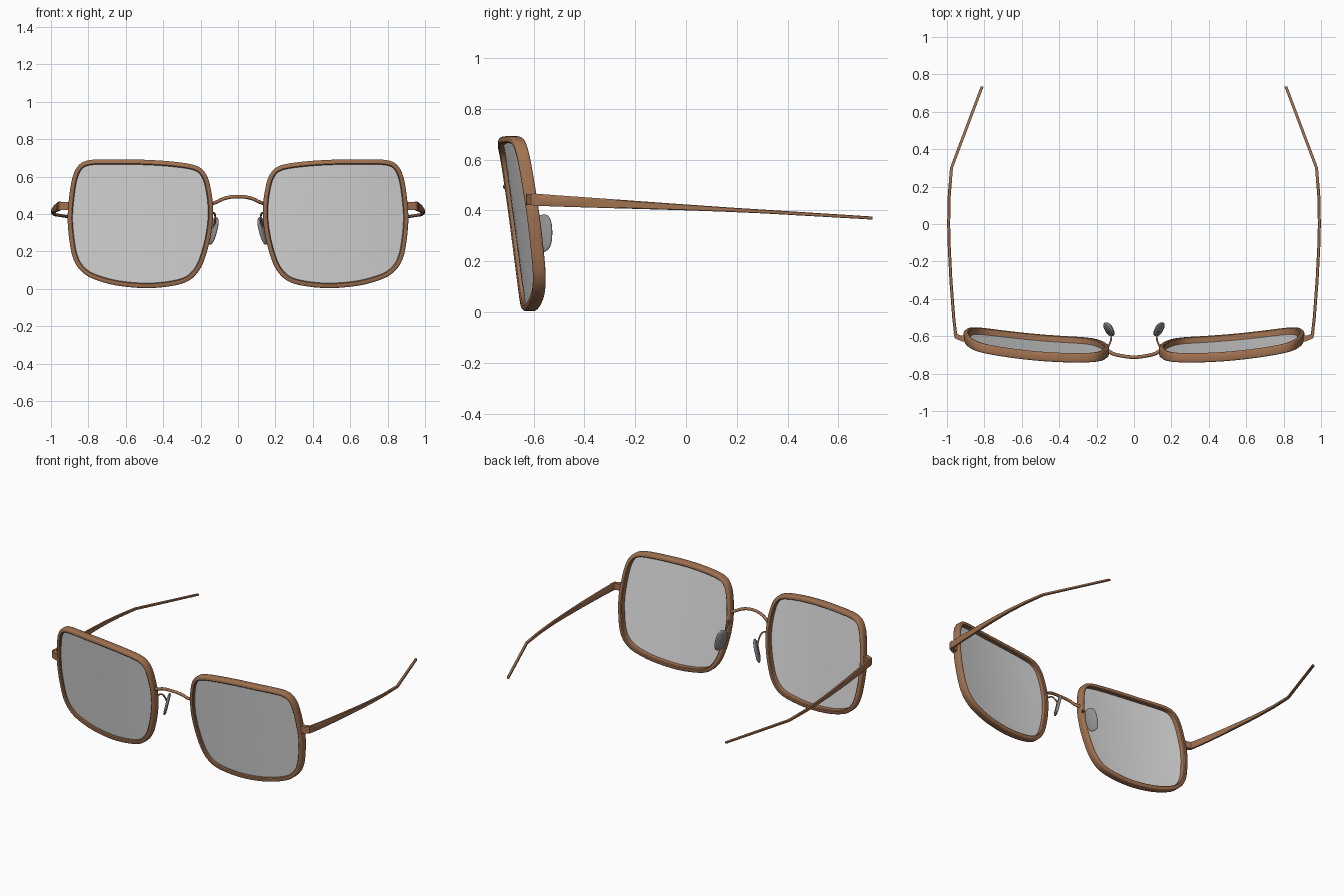
import bpy, bmesh, math
from mathutils import Vector, Matrix

if "Cube" in bpy.data.objects:
    bpy.data.objects.remove(bpy.data.objects["Cube"])


def material(name, rgb):
    m = bpy.data.materials.new(name)
    m.diffuse_color = (*rgb, 1)
    m.use_nodes = True
    m.node_tree.nodes["Principled BSDF"].inputs["Base Color"].default_value = m.diffuse_color
    return m


BROWN = material("brown metal", (0.36, 0.17, 0.083))
LENS = material("pale grey lens", (0.72, 0.72, 0.72))
PAD = material("grey pad", (0.27, 0.27, 0.27))


def finish(name, bm, mat, angle=40):
    bmesh.ops.recalc_face_normals(bm, faces=bm.faces)
    me = bpy.data.meshes.new(name)
    bm.to_mesh(me)
    bm.free()
    me.materials.append(mat)
    ob = bpy.data.objects.new(name, me)
    bpy.context.collection.objects.link(ob)
    bpy.ops.object.select_all(action='DESELECT')
    ob.select_set(True)
    bpy.context.view_layer.objects.active = ob
    bpy.ops.object.shade_smooth_by_angle(angle=math.radians(angle))
    ob.modifiers.new("Mirror", 'MIRROR').use_mirror_merge = False
    return ob


def catmull(pts, i, t):
    a, b, c, d = (Vector(pts[(i + k) % len(pts)]) for k in (-1, 0, 1, 2))
    return 0.5 * (2*b + (c - a)*t + (2*a - 5*b + 4*c - d)*t*t + (3*b - a - 3*c + d)*t**3)


def loft(bm, sections, closed):
    rings = [[bm.verts.new(p) for p in s] for s in sections]
    n = len(rings[0])
    for i in range(len(rings) - (0 if closed else 1)):
        r, q = rings[i], rings[(i + 1) % len(rings)]
        for j in range(n):
            bm.faces.new((r[j], r[(j+1) % n], q[(j+1) % n], q[j]))
    if not closed:
        bm.faces.new(rings[0])
        bm.faces.new(rings[-1])


def front_y(x, z):
    # wrapped and tilted front surface
    return -0.672 + 0.17 * (x - 0.25)**2 - 0.135 * (z - 0.35)


# outer outline of one rim (x, z), clockwise from the top
OUT = [(.50, .690), (.62, .692), (.73, .692), (.80, .687), (.845, .668), (.875, .625),
       (.893, .56), (.906, .46), (.911, .37), (.903, .27), (.887, .18), (.860, .12),
       (.815, .075), (.76, .048), (.67, .022), (.57, .008), (.47, .004), (.37, .013),
       (.29, .031), (.235, .065), (.19, .13), (.155, .24), (.136, .35), (.134, .44),
       (.143, .52), (.162, .595), (.197, .644), (.255, .667), (.37, .682)]
# even resampling, then smoothed, keeps corner offsets clean
fine = [catmull(OUT, i, k / 20) for i in range(len(OUT)) for k in range(20)]
total = sum((fine[i] - fine[i-1]).length for i in range(len(fine)))
N, outline, run = 120, [], 0
for i in range(len(fine)):
    if run >= len(outline) * total / N and len(outline) < N:
        outline.append(fine[i])
    run += (fine[(i+1) % len(fine)] - fine[i]).length
N = len(outline)
inward = []
for i in range(N):
    t = (outline[(i+2) % N] - outline[i-2]).normalized()
    inward.append(Vector((t.y, -t.x)))

# rims: section (inset, depth) with rounded outside edges, swept round the outline
PROFILE = [(0, -.017), (.002, -.022), (.006, -.025), (.022, -.025), (.027, -.020),
           (.027, .020), (.022, .025), (.006, .025), (.002, .022), (0, .017)]
bm = bmesh.new()
secs = []
for p, n in zip(outline, inward):
    y = front_y(*p)
    secs.append([((p + n*a).x, y + d, (p + n*a).y) for a, d in PROFILE])
loft(bm, secs, True)
finish("rim", bm, BROWN)

# lenses: concentric rings following the front surface
bm = bmesh.new()
c = Vector((.52, .35))
rings = []
for s in (1, .8, .6, .4, .2):
    ring = []
    for p, n in zip(outline, inward):
        q = c + (p + n*.025 - c) * s
        ring.append(bm.verts.new((q.x, front_y(*q) - .006, q.y)))
    rings.append(ring)
mid = bm.verts.new((c.x, front_y(*c) - .006, c.y))
for i in range(N):
    j = (i + 1) % N
    for r, q in zip(rings, rings[1:]):
        bm.faces.new((r[i], r[j], q[j], q[i]))
    bm.faces.new((rings[-1][i], rings[-1][j], mid))
finish("lens", bm, LENS)


def tube(name, pts, radius):
    cu = bpy.data.curves.new(name, 'CURVE')
    cu.dimensions = '3D'
    cu.bevel_depth, cu.bevel_resolution, cu.resolution_u = radius, 3, 8
    cu.use_fill_caps = True
    sp = cu.splines.new('BEZIER')
    sp.bezier_points.add(len(pts) - 1)
    for b, p in zip(sp.bezier_points, pts):
        b.co = p
        b.handle_left_type = b.handle_right_type = 'AUTO'
    cu.materials.append(BROWN)
    ob = bpy.data.objects.new(name, cu)
    bpy.context.collection.objects.link(ob)


# bridge
half = [(.142, -.675, .455), (.115, -.692, .464), (.07, -.704, .484)]
tube("bridge", [(-x, y, z) for x, y, z in half] + [(0, -.712, .493)] + half[::-1], .0095)

# nose pad arms
for side in (-1, 1):
    tube("pad_arm", [(side*x, y, z) for x, y, z in
         ((.145, -.665, .40), (.128, -.635, .405), (.122, -.60, .37), (.132, -.565, .32))], .005)

# nose pads: rounded plates leaning outward
u = Vector((.019, 0, -.074))
v = Vector((.017, .036, .004))
w = u.cross(v).normalized()
mid = Vector((.134, -.563, .31))


def pad_ring(scale, lift):
    ring = []
    for k in range(28):
        a = 2 * math.pi * k / 28
        cu, cv = (math.copysign(abs(f) ** .8, f) for f in (math.cos(a), math.sin(a)))
        ring.append(mid + u*cu*scale + v*cv*scale + w*lift)
    return ring


bm = bmesh.new()
loft(bm, [pad_ring(.85, -.008), pad_ring(.97, -.004), pad_ring(1, 0),
          pad_ring(.97, .004), pad_ring(.85, .008)], False)
finish("nose_pad", bm, PAD, 50)

# end pieces joining rim and temple
bm = bmesh.new()
loft(bm, [[(x + b, y + a, z + h) for a, b, h in ((-.016, -.004, -.022), (.016, .004, -.022),
                                                 (.016, .004, .022), (-.016, -.004, .022))]
          for x, y, z in ((.893, -.612, .442), (.925, -.612, .443), (.962, -.594, .443))], False)
finish("end_piece", bm, BROWN, 30)

# temples: tapering bars with a kink towards the tip (x, y, z, height)
PATH = [(.952, -.605, .443, .048), (.964, -.50, .437, .044), (.979, -.30, .427, .036),
        (.988, -.12, .418, .028), (.991, 0, .412, .023), (.988, .15, .404, .018),
        (.976, .30, .396, .015), (.812, .735, .370, .012)]
bm = bmesh.new()
loft(bm, [[(x + a*.008, y, z + b*h/2) for a, b in
           ((-1, -.8), (-.7, -1), (.7, -1), (1, -.8), (1, .8), (.7, 1), (-.7, 1), (-1, .8))]
          for x, y, z, h in PATH], False)
finish("temple", bm, BROWN, 30)
